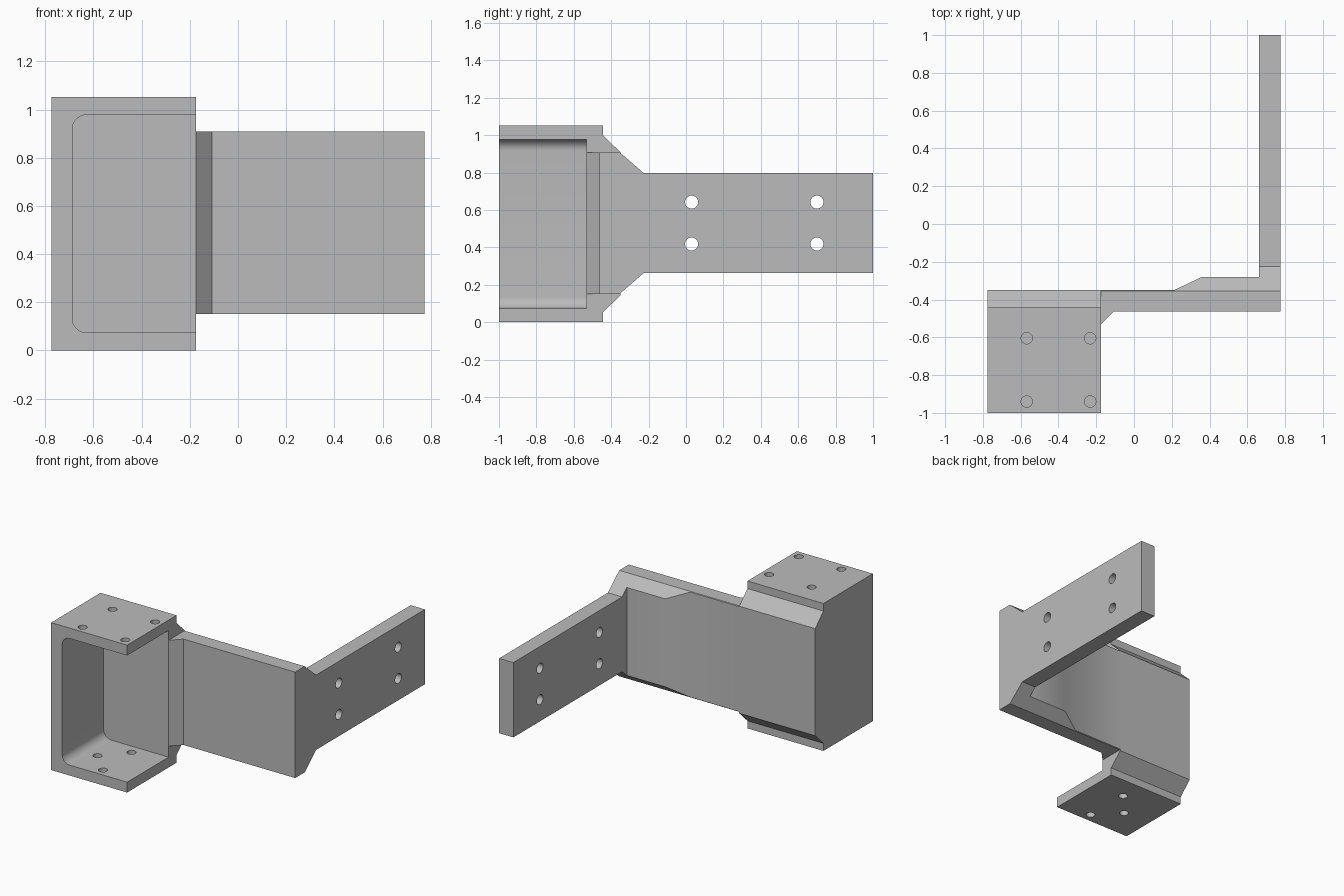
import bpy, bmesh, math
from mathutils import Vector

cube = bpy.data.objects.get("Cube")
if cube:
    bpy.data.objects.remove(cube, do_unlink=True)

# Single plain grey finish
grey = bpy.data.materials.new("plain_grey")
grey.use_nodes = True
grey.diffuse_color = (0.5, 0.5, 0.5, 1)
grey.node_tree.nodes["Principled BSDF"].inputs["Base Color"].default_value = (0.5, 0.5, 0.5, 1)


def prism(name, outline, axis, start, end):
    """Extrude a 2D outline along an axis; outline is in the other two axes, in order."""
    def place(a, b, d):
        return {"x": (d, a, b), "y": (a, d, b), "z": (a, b, d)}[axis]
    bm = bmesh.new()
    face = bm.faces.new([bm.verts.new(place(a, b, start)) for a, b in outline])
    grown = bmesh.ops.extrude_face_region(bm, geom=[face])
    shift = Vector(place(0, 0, end - start))
    bmesh.ops.translate(bm, vec=shift,
                        verts=[v for v in grown["geom"] if isinstance(v, bmesh.types.BMVert)])
    bmesh.ops.recalc_face_normals(bm, faces=bm.faces)
    mesh = bpy.data.meshes.new(name)
    bm.to_mesh(mesh)
    bm.free()
    mesh.materials.append(grey)
    obj = bpy.data.objects.new(name, mesh)
    bpy.context.collection.objects.link(obj)
    return obj


def arc(cx, cy, r, a0, a1, steps):
    angles = [math.radians(a0 + (a1 - a0) * i / steps) for i in range(steps + 1)]
    return [(cx + r * math.cos(a), cy + r * math.sin(a)) for a in angles]


def combine(target, tool, operation="DIFFERENCE"):
    """Apply a boolean and discard the helper."""
    tool.hide_render = True
    mod = target.modifiers.new("cut", "BOOLEAN")
    mod.operation, mod.solver, mod.object = operation, "EXACT", tool
    bpy.ops.object.select_all(action="DESELECT")
    bpy.context.view_layer.objects.active = target
    target.select_set(True)
    bpy.ops.object.modifier_apply(modifier=mod.name)
    bpy.data.objects.remove(tool, do_unlink=True)


def drill(target, centres, radius, axis, start, end):
    for a, b in centres:
        circle = arc(a, b, radius, 0, 360, 32)[:-1]
        combine(target, prism("drill", circle, axis, start, end))


def mirrored(upper, mid):
    """Close an upper outline by reflecting it about a middle height."""
    return upper + [(a, 2 * mid - b) for a, b in reversed(upper)]


# Mounting box with stepped, chamfered back edges
MID = 0.526
box = prism("mounting_box",
            mirrored([(-1, 1.052), (-0.443, 1.052), (-0.443, 0.998), (-0.35, 0.908)], MID),
            "x", -0.775, -0.175)

# Rounded cavity open to the front and one side
R = 0.06
upper = [(-0.1, 0.978)] + arc(-0.688 + R, 0.978 - R, R, 90, 180, 10)
combine(box, prism("cavity", mirrored(upper, MID), "y", -1.1, -0.532))

# Four holes in the upper flange, three in the lower one
drill(box, [(x, y) for x in (-0.568, -0.232) for y in (-0.94, -0.605)], 0.03, "z", 0.9, 1.2)
drill(box, [(-0.565, -0.777), (-0.415, -0.608), (-0.41, -0.937)], 0.03, "z", -0.1, 0.15)

# L-shaped bracket with a gusset at each inside corner
plan = [(-0.175, -0.532), (-0.107, -0.462), (0.775, -0.462), (0.775, 1), (0.663, 1),
        (0.663, -0.28), (0.36, -0.28), (0.212, -0.35), (-0.175, -0.35)]
bracket = prism("bracket_arm", plan, "z", -0.2, 1.3)

# Taper from the tall plate to the narrower arm
side = mirrored([(-0.7, 0.908), (-0.354, 0.908), (-0.226, 0.797), (1.2, 0.797)], 0.53)
combine(bracket, prism("taper", side, "x", -0.4, 1), "INTERSECT")
drill(bracket, [(y, z) for y in (0.03, 0.7) for z in (0.418, 0.642)], 0.035, "x", 0.5, 0.9)

for part in (box, bracket):
    bpy.ops.object.select_all(action="DESELECT")
    bpy.context.view_layer.objects.active = part
    part.select_set(True)
    bpy.ops.object.shade_smooth_by_angle(angle=math.radians(30))
